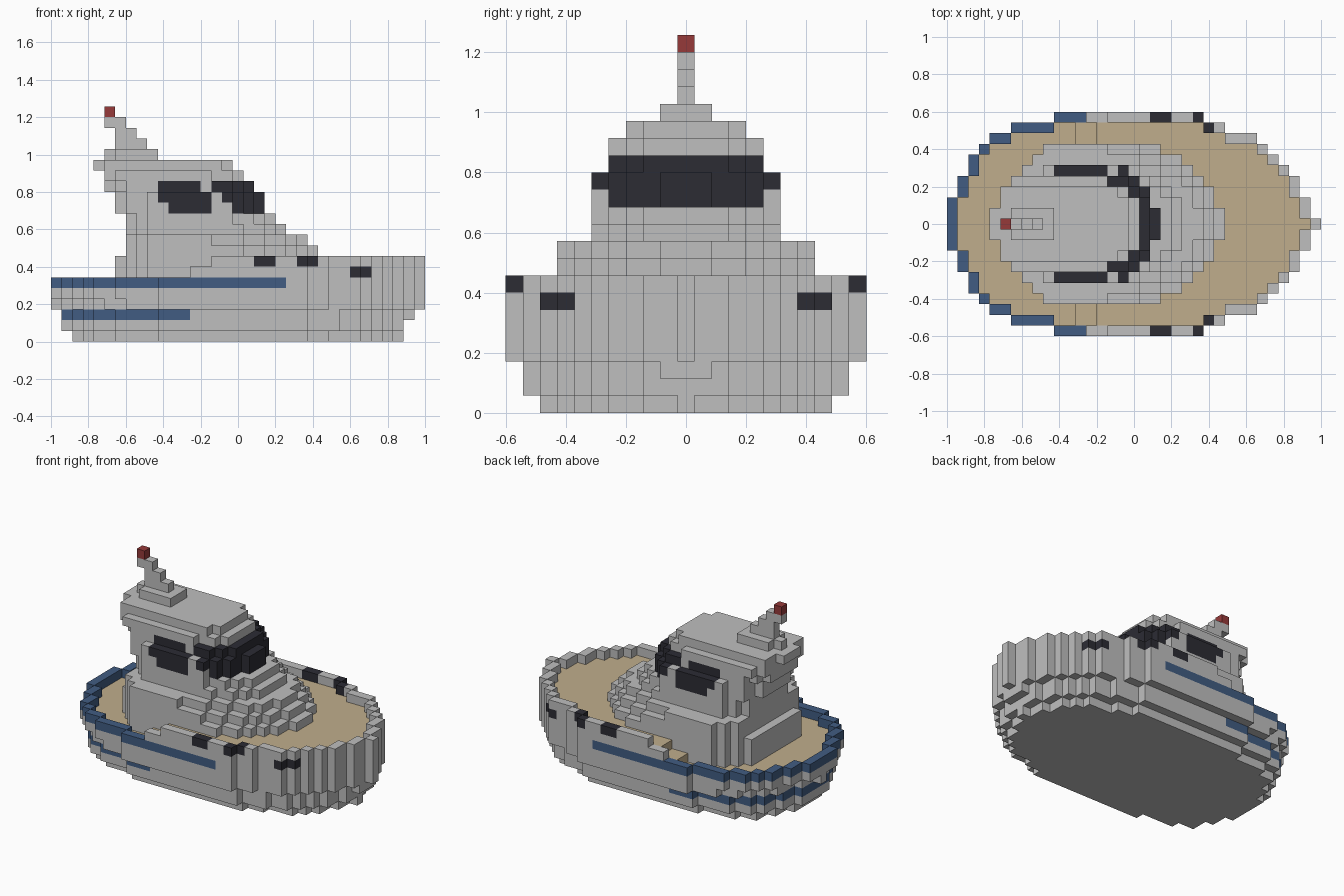
import bpy, bmesh, math

old = bpy.data.objects.get("Cube")
if old:
    bpy.data.objects.remove(old, do_unlink=True)

U = 2 / 35  # block size; the boat is 35 x 21 x 22 blocks


def material(name, rgb):
    m = bpy.data.materials.new(name)
    m.use_nodes = True
    m.diffuse_color = (*rgb, 1)
    m.node_tree.nodes["Principled BSDF"].inputs["Base Color"].default_value = (*rgb, 1)
    return m


GREY, BLUE, TAN, DARK, RED = range(5)
MATS = [material("light_grey", (0.52, 0.52, 0.52)),
        material("stripe_blue", (0.053, 0.107, 0.223)),
        material("deck_tan", (0.527, 0.423, 0.262)),
        material("dark_glass", (0.025, 0.025, 0.034)),
        material("signal_red", (0.305, 0.042, 0.042))]

cells = {}  # (i, j, k) -> (part, colour); j runs -10..10 across the beam


def rows(starts, ends):
    """Mirrored outline: row |j| spans starts[|j|] up to ends[|j|]."""
    return {(i, s * j) for j, (a, b) in enumerate(zip(starts, ends))
            for i in range(a, b) for s in (1, -1)}


def inner(shape):
    """Outline shrunk by one block on every side."""
    return {(i, j) for i, j in shape
            if {(i + 1, j), (i - 1, j), (i, j + 1), (i, j - 1)} <= shape}


# Hull outlines, from the keel upwards
STERN = [0, 0, 0, 1, 1, 2, 2, 3, 4, 6, 10]
BOW = [35, 34, 34, 33, 33, 32, 31, 30, 29, 26, 24]
outline = rows(STERN, BOW)
inside = inner(outline)
low_stern = rows([0, 1, 1, 2, 2, 2, 3, 4, 5, 7, 10], BOW)
bilge = inside | {(33, 1), (33, -1), (26, 8), (26, -8)}
levels = [inner(inside), {c for c in bilge if c[0] < 33}, bilge, low_stern]
levels += [outline] * 4


def deck_height(i):
    return 5 if i < 12 else 6 if i < 14 else 7


def rim_height(i):
    return 6 if i < 13 else 7 if i < 15 else 8


def hull_colour(i, j, k):
    if k == 2 and i < 13 or k == 5 and i < 22:
        return BLUE
    if k == 7 and i in (19, 20, 23, 24) or k == 6 and i in (28, 29):
        return DARK
    return GREY


for k, shape in enumerate(levels):
    for i, j in shape:
        if (i, j) in inside and k >= 3:
            top = deck_height(i)
            if k == top - 1:
                cells[i, j, k] = ("deck", TAN)
            elif k < top:
                cells[i, j, k] = ("hull", GREY)
        elif k < rim_height(i):
            cells[i, j, k] = ("hull", hull_colour(i, j, k))

# Cabin levels: first layer, end layer, row starts, row ends
CABIN = [
    (5, 8, [6, 6, 6, 6, 6, 7, 8, 9], [26, 26, 25, 25, 24, 23, 22, 20]),
    (8, 9, [7, 7, 7, 7, 7, 7, 8, 9], [25, 25, 24, 24, 23, 22, 20, 18]),
    (9, 10, [7, 7, 7, 7, 7, 7, 8, 9], [24, 24, 23, 23, 22, 20, 18, 15]),
    (10, 11, [7, 7, 7, 7, 8, 9], [22, 22, 22, 21, 20, 18]),
    (11, 12, [7, 7, 7, 7, 8, 9], [21, 21, 21, 20, 19, 17]),
    (12, 14, [6, 6, 6, 7, 7, 9], [20, 20, 19, 19, 18, 17]),
    (14, 15, [5, 5, 5, 6, 7], [19, 19, 19, 18, 17]),
    (15, 16, [5, 5, 5, 5, 6], [18, 18, 18, 17, 15]),
    (16, 17, [4, 4, 5, 5], [17, 17, 17, 16]),
]
WINDSHIELD = {12: 17, 13: 16, 14: 15}         # first dark column per layer
SIDE_WINDOW = {12: (11, 15), 13: (10, 15), 14: (10, 14)}


def cabin_colour(i, j, k):
    if k in WINDSHIELD:
        a, b = SIDE_WINDOW[k]
        if i >= WINDSHIELD[k] or (a <= i < b and abs(j) >= 4):
            return DARK
    return GREY


for k0, k1, starts, ends in CABIN:
    for k in range(k0, k1):
        for i, j in rows(starts, ends):
            cells.setdefault((i, j, k), ("cabin", cabin_colour(i, j, k)))

# Stepped mast with a red light on top
for k, starts, ends in [(17, [5, 6], [10, 10]), (18, [6], [9]),
                        (19, [6], [8]), (20, [5], [7])]:
    for i, j in rows(starts, ends):
        cells[i, j, k] = ("mast", GREY)
cells[5, 0, 21] = ("mast_light", RED)

# Corner offsets of each block face, counter-clockwise from outside
SIDES = {
    (1, 0, 0): [(1, 0, 0), (1, 1, 0), (1, 1, 1), (1, 0, 1)],
    (-1, 0, 0): [(0, 0, 0), (0, 0, 1), (0, 1, 1), (0, 1, 0)],
    (0, 1, 0): [(0, 1, 0), (0, 1, 1), (1, 1, 1), (1, 1, 0)],
    (0, -1, 0): [(0, 0, 0), (1, 0, 0), (1, 0, 1), (0, 0, 1)],
    (0, 0, 1): [(0, 0, 1), (1, 0, 1), (1, 1, 1), (0, 1, 1)],
    (0, 0, -1): [(0, 0, 0), (0, 1, 0), (1, 1, 0), (1, 0, 0)],
}


def build(part):
    """Skin the exposed sides of one part's blocks."""
    bm = bmesh.new()
    verts = {}
    used = sorted({c for p, c in cells.values() if p == part})
    for (i, j, k), (name, colour) in cells.items():
        if name != part:
            continue
        for (dx, dy, dz), corners in SIDES.items():
            if (i + dx, j + dy, k + dz) in cells:
                continue
            quad = []
            for a, b, c in corners:
                key = (i + a, j + b, k + c)
                if key not in verts:
                    verts[key] = bm.verts.new((key[0] * U - 1, (key[1] - 0.5) * U, key[2] * U))
                quad.append(verts[key])
            bm.faces.new(quad).material_index = used.index(colour)
    # merge flat areas of one colour
    bmesh.ops.dissolve_limit(bm, angle_limit=math.radians(1), verts=bm.verts[:],
                             edges=bm.edges[:], delimit={'MATERIAL'})
    mesh = bpy.data.meshes.new(part)
    bm.to_mesh(mesh)
    bm.free()
    for c in used:
        mesh.materials.append(MATS[c])
    bpy.context.collection.objects.link(bpy.data.objects.new(part, mesh))


for part in ("hull", "deck", "cabin", "mast", "mast_light"):
    build(part)
